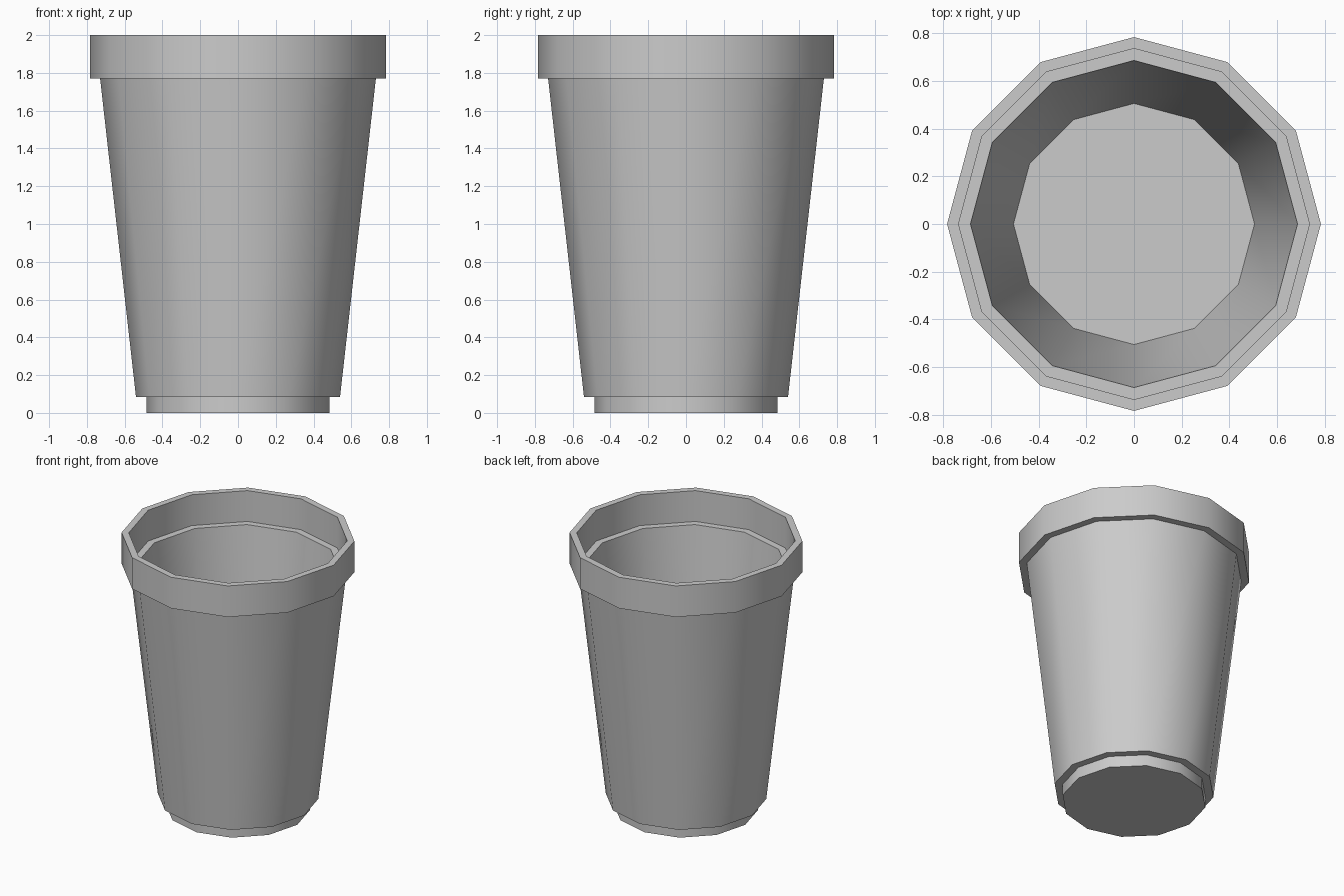
import bpy, bmesh
from math import radians, cos, sin, tau

if "Cube" in bpy.data.objects:
    bpy.data.objects.remove(bpy.data.objects["Cube"])

SIDES = 12

# Pot profile (radius, height): foot, tapered wall, rim, inner ledge, inner wall
profile = [(0.485, 0), (0.485, 0.083), (0.54, 0.083), (0.73, 1.77),
           (0.783, 1.77), (0.783, 2.0), (0.735, 2.0), (0.735, 1.772),
           (0.685, 1.772), (0.505, 0.17)]

bm = bmesh.new()
rings = [[bm.verts.new((r * cos(i * tau / SIDES), r * sin(i * tau / SIDES), z))
          for i in range(SIDES)] for r, z in profile]

# Walls between successive rings
for low, high in zip(rings, rings[1:]):
    for i in range(SIDES):
        j = (i + 1) % SIDES
        bm.faces.new((low[i], low[j], high[j], high[i]))

# Underside and inner floor
bm.faces.new(rings[0][::-1])
bm.faces.new(rings[-1])
bmesh.ops.recalc_face_normals(bm, faces=bm.faces)

mesh = bpy.data.meshes.new("plant_pot")
bm.to_mesh(mesh)
bm.free()
pot = bpy.data.objects.new("plant_pot", mesh)
bpy.context.collection.objects.link(pot)

# Smooth round the sides, crisp at the rim and foot
bpy.context.view_layer.objects.active = pot
pot.select_set(True)
bpy.ops.object.shade_smooth_by_angle(angle=radians(40))
